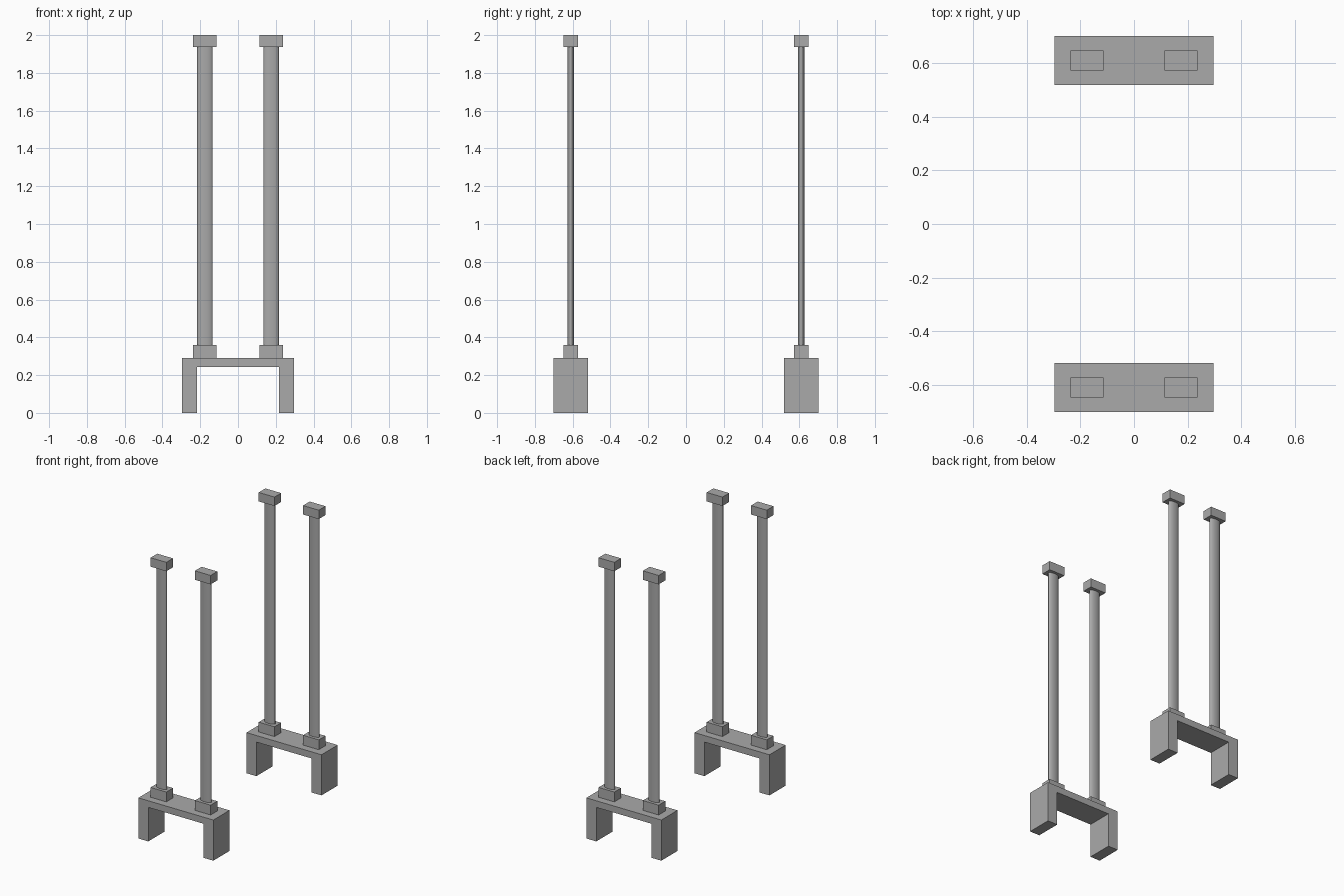
import bpy
import bmesh

cube = bpy.data.objects.get("Cube")
if cube:
    bpy.data.objects.remove(cube, do_unlink=True)

# Single stone colour
stone = bpy.data.materials.new("stone_grey")
stone.use_nodes = True
grey = (0.4, 0.4, 0.4, 1)
stone.diffuse_color = grey
stone.node_tree.nodes["Principled BSDF"].inputs["Base Color"].default_value = grey


def finish(name, bm, location):
    bmesh.ops.recalc_face_normals(bm, faces=bm.faces)
    mesh = bpy.data.meshes.new(name)
    bm.to_mesh(mesh)
    bm.free()
    mesh.materials.append(stone)
    obj = bpy.data.objects.new(name, mesh)
    obj.location = location
    bpy.context.collection.objects.link(obj)
    return obj


def block(name, location, size):
    bm = bmesh.new()
    bmesh.ops.create_cube(bm, size=1)
    bmesh.ops.scale(bm, vec=size, verts=bm.verts)
    return finish(name, bm, location)


def shaft(name, location, half_x, half_y, height):
    bm = bmesh.new()
    bmesh.ops.create_cone(bm, cap_ends=True, segments=32, radius1=1,
                          radius2=1, depth=height)
    bmesh.ops.scale(bm, vec=(half_x, half_y, 1), verts=bm.verts)
    obj = finish(name, bm, location)
    bpy.ops.object.select_all(action='DESELECT')
    obj.select_set(True)
    bpy.context.view_layer.objects.active = obj
    bpy.ops.object.shade_smooth_by_angle()


def bridge(name, y):
    # Upside-down U profile extruded along y
    out, inner, under, top, depth = 0.296, 0.218, 0.243, 0.29, 0.182
    half = [(out, 0), (out, top)]
    profile = half + [(-x, z) for x, z in reversed(half)]
    profile += [(-inner, 0), (-inner, under), (inner, under), (inner, 0)]
    bm = bmesh.new()
    face = bm.faces.new([bm.verts.new((x, -depth / 2, z)) for x, z in profile])
    extruded = bmesh.ops.extrude_face_region(bm, geom=[face])["geom"]
    verts = [v for v in extruded if isinstance(v, bmesh.types.BMVert)]
    bmesh.ops.translate(bm, vec=(0, depth, 0), verts=verts)
    finish(name, bm, (0, y, 0))


# Two matching stands, each with a pair of columns
for end, y in (("front", -0.61), ("back", 0.61)):
    bridge(f"{end}_bridge", y)
    for side, x in (("right", -0.175), ("left", 0.175)):
        label = f"{end}_{side}_column"
        block(f"{label}_base", (x, y, 0.325), (0.124, 0.075, 0.07))
        shaft(f"{label}_shaft", (x, y, 1.148), 0.041, 0.0175, 1.58)
        block(f"{label}_cap", (x, y, 1.968), (0.124, 0.075, 0.064))
